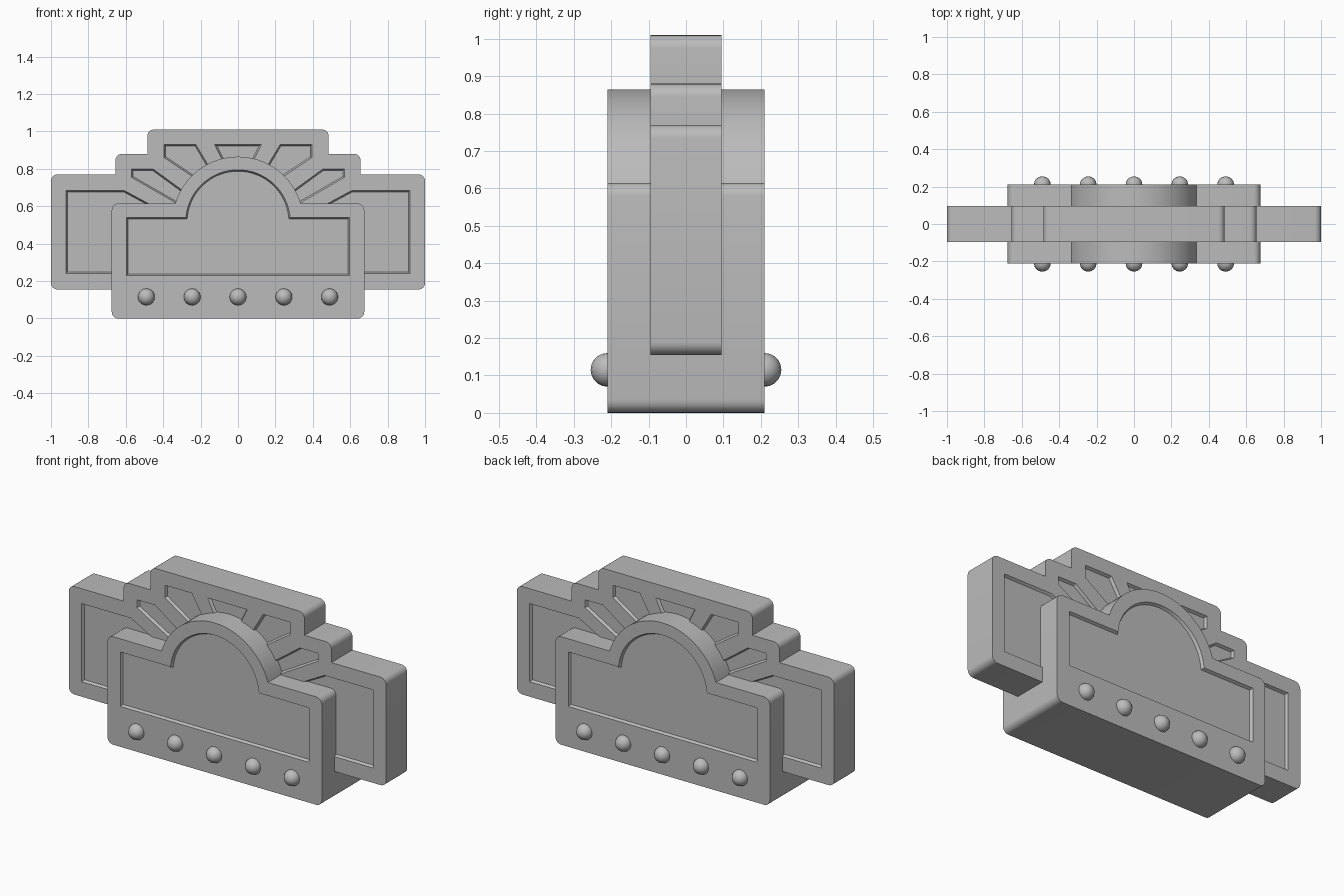
import bpy, bmesh, math
from mathutils import Vector

cube = bpy.data.objects.get("Cube")
if cube:
    bpy.data.objects.remove(cube)

stone = bpy.data.materials.new("grey stone")
stone.use_nodes = True
GREY = (0.5, 0.5, 0.5, 1)
stone.diffuse_color = GREY
stone.node_tree.nodes["Principled BSDF"].inputs["Base Color"].default_value = GREY

ROUND, DEPTH, SLOPE = 0.035, 0.015, 0.008
ARCH_Z = 0.515


def mirrored(right):
    """Close a right-hand outline (bottom to top) with its left-hand copy."""
    return right + [(-x, z) for x, z in reversed(right) if abs(x) > 1e-5]


def arch(radius, spring):
    """Right half of an arch, from its springing height to its crown."""
    start = math.asin((spring - ARCH_Z) / radius)
    angles = [start + (math.pi / 2 - start) * i / 16 for i in range(17)]
    return [(radius * math.cos(a), ARCH_Z + radius * math.sin(a)) for a in angles]


def corner(x, z, up):
    """Rounded outer corner on the right side, listed bottom to top."""
    cx, cz = x - ROUND, z - up * ROUND
    angles = [math.pi / 2 * i / 6 for i in range(7)]
    pts = [(cx + ROUND * math.cos(a), cz + up * ROUND * math.sin(a)) for a in angles]
    return pts if up > 0 else pts[::-1]


def inset(points, amount):
    """Move every edge of a counter-clockwise outline inward."""
    out, n = [], len(points)
    for i in range(n):
        a, b, c = (Vector(points[(i + k) % n]) for k in (-1, 0, 1))
        d1, d2 = (b - a).normalized(), (c - b).normalized()
        n1, n2 = Vector((-d1.y, d1.x)), Vector((-d2.y, d2.x))
        out.append(tuple(b + (n1 + n2) * amount / (1 + n1.dot(n2))))
    return out


def add_prism(bm, near, far, y_near, y_far):
    a = [bm.verts.new((x, y_near, z)) for x, z in near]
    b = [bm.verts.new((x, y_far, z)) for x, z in far]
    faces = [bm.faces.new(a), bm.faces.new(b[::-1])]
    for i in range(len(a)):
        j = (i + 1) % len(a)
        faces.append(bm.faces.new((a[j], a[i], b[i], b[j])))
    bmesh.ops.recalc_face_normals(bm, faces=faces)


def finish(bm, name):
    mesh = bpy.data.meshes.new(name)
    bm.to_mesh(mesh)
    bm.free()
    mesh.materials.append(stone)
    obj = bpy.data.objects.new(name, mesh)
    bpy.context.collection.objects.link(obj)
    return obj


def activate(obj):
    bpy.ops.object.select_all(action='DESELECT')
    obj.select_set(True)
    bpy.context.view_layer.objects.active = obj


def panelled_slab(name, outline, half, recesses):
    """Extruded outline with sloping-sided recesses cut in front and back."""
    bm = bmesh.new()
    add_prism(bm, outline, outline, -half, half)
    slab = finish(bm, name)
    bm = bmesh.new()
    for shape in recesses:
        for side in (-1, 1):
            add_prism(bm, inset(shape, -SLOPE), inset(shape, SLOPE),
                      side * (half + DEPTH), side * (half - DEPTH))
    cutter = finish(bm, name + "_cutter")
    cut = slab.modifiers.new("recesses", 'BOOLEAN')
    cut.operation, cut.solver, cut.object = 'DIFFERENCE', 'EXACT', cutter
    activate(slab)
    bpy.ops.object.modifier_apply(modifier=cut.name)
    bpy.data.objects.remove(cutter)
    bpy.ops.object.shade_smooth_by_angle(angle=math.radians(30))


# Central slab with an arched head and an arched recess
body = mirrored(corner(0.675, 0, -1) + corner(0.675, 0.615, 1) + arch(0.35, 0.615))
body_recess = mirrored([(0.595, 0.23), (0.595, 0.54)] + arch(0.28, 0.54))
panelled_slab("arched_body", body, 0.21, [body_recess])

# Stepped slab behind, with side panels and sunburst rays
wings = mirrored(corner(1, 0.155, -1) + corner(1, 0.77, 1)
                 + [(0.655, 0.77)] + corner(0.655, 0.88, 1)
                 + [(0.485, 0.88)] + corner(0.485, 1.01, 1))
right_side = [
    [(0.48, 0.24), (0.92, 0.24), (0.92, 0.685), (0.61, 0.685), (0.48, 0.615)],
    [(0.31, 0.605), (0.57, 0.755), (0.57, 0.8), (0.455, 0.8), (0.27, 0.665)],
    [(0.2, 0.73), (0.395, 0.86), (0.395, 0.93), (0.225, 0.93), (0.13, 0.77)],
]
left_side = [[(-x, z) for x, z in reversed(s)] for s in right_side]
middle_ray = mirrored([(0.05, 0.78), (0.125, 0.93)])
panelled_slab("stepped_wings", wings, 0.095, right_side + left_side + [middle_ray])

# Row of round studs on both faces
for side, label in ((-1, "front"), (1, "back")):
    for i in range(5):
        bm = bmesh.new()
        bmesh.ops.create_uvsphere(bm, u_segments=16, v_segments=10, radius=0.045)
        stud = finish(bm, f"{label}_stud_{i + 1}")
        stud.location = ((i - 2) * 0.245, side * 0.21, 0.115)
        activate(stud)
        bpy.ops.object.shade_smooth()
